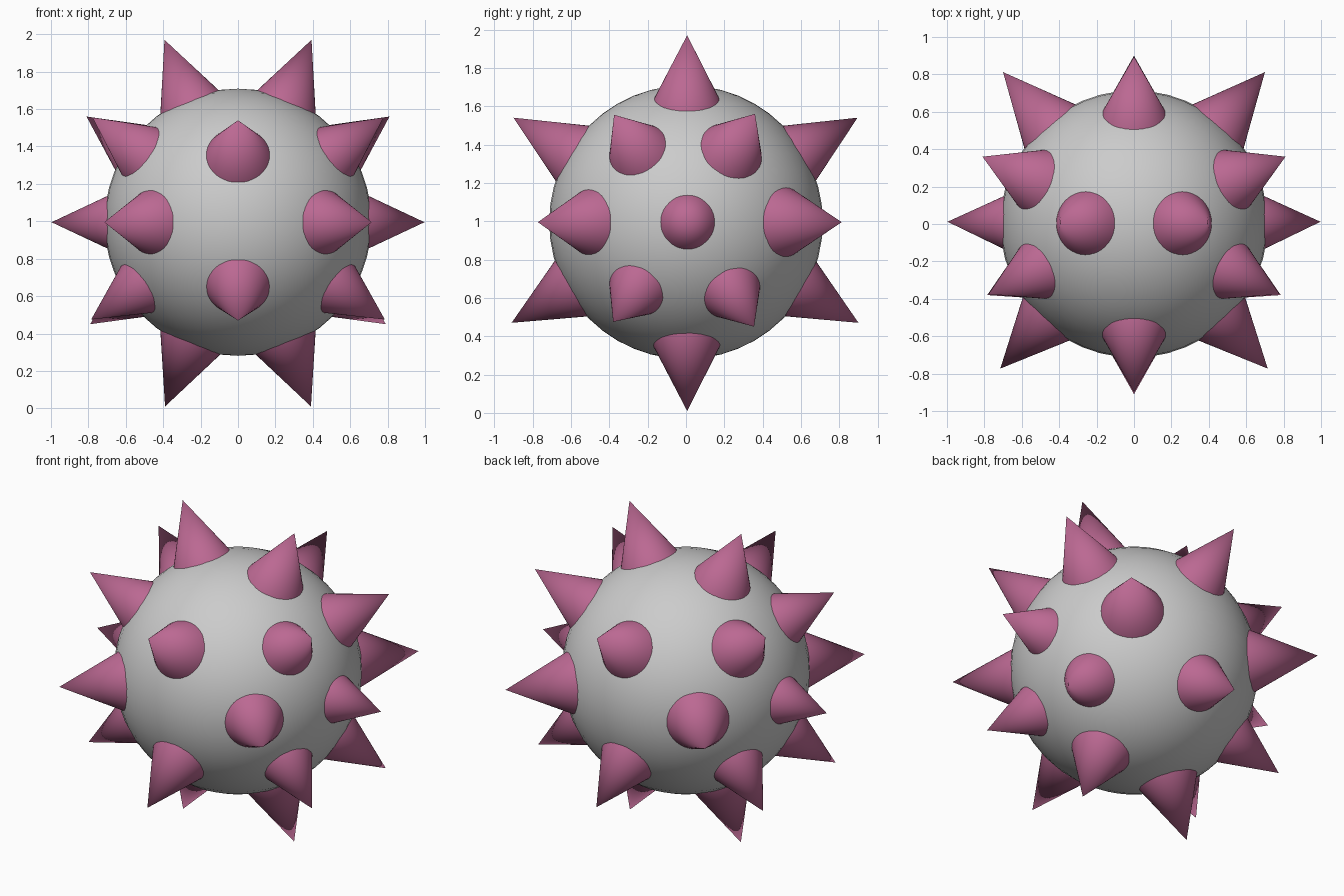
import bpy
from mathutils import Vector

if "Cube" in bpy.data.objects:
    bpy.data.objects.remove(bpy.data.objects["Cube"])

CENTRE = Vector((0, 0, 0.995))

pink = bpy.data.materials.new("pink")
pink.diffuse_color = (0.50, 0.14, 0.29, 1)
pink.use_nodes = True
pink.node_tree.nodes["Principled BSDF"].inputs["Base Color"].default_value = pink.diffuse_color


def smooth(obj):
    bpy.context.view_layer.objects.active = obj
    obj.select_set(True)
    bpy.ops.object.shade_smooth_by_angle()
    obj.select_set(False)


# Round body
bpy.ops.mesh.primitive_uv_sphere_add(segments=48, ring_count=24, radius=0.714, location=CENTRE)
body = bpy.context.object
body.name = "body"
smooth(body)


# Radial cone spike, base sunk slightly under the body surface
def spike(name, tip):
    tip = Vector(tip)
    base = 0.67
    axis = tip.normalized()
    height = tip.length - base
    bpy.ops.mesh.primitive_cone_add(
        vertices=40, radius1=0.47 * height, radius2=0, depth=height,
        location=CENTRE + axis * (base + height / 2),
        rotation=axis.to_track_quat('Z', 'Y').to_euler())
    obj = bpy.context.object
    obj.name = name
    obj.data.materials.append(pink)
    smooth(obj)


# Spikes on the front-back plane
for label, y, z in (("front_upper", -0.90, 0.545), ("back_upper", 0.895, 0.545),
                    ("front_lower", -0.91, -0.525), ("back_lower", 0.90, -0.525)):
    spike(label + "_spike", (0, y, z))

# Spikes mirrored left and right
PAIRS = (("side", 0.997, 0.012, 0),
         ("top", 0.393, 0.006, 0.975),
         ("bottom", 0.39, 0.006, -0.985),
         ("front_middle", 0.715, -0.773, 0),
         ("back_middle", 0.70, 0.812, 0),
         ("front_side_upper", 0.778, -0.375, 0.56),
         ("back_side_upper", 0.81, 0.36, 0.565),
         ("front_side_lower", 0.785, -0.38, -0.52),
         ("back_side_lower", 0.79, 0.355, -0.545))
for label, x, y, z in PAIRS:
    for side, s in (("left", -1), ("right", 1)):
        spike(f"{label}_{side}_spike", (s * x, y, z))
